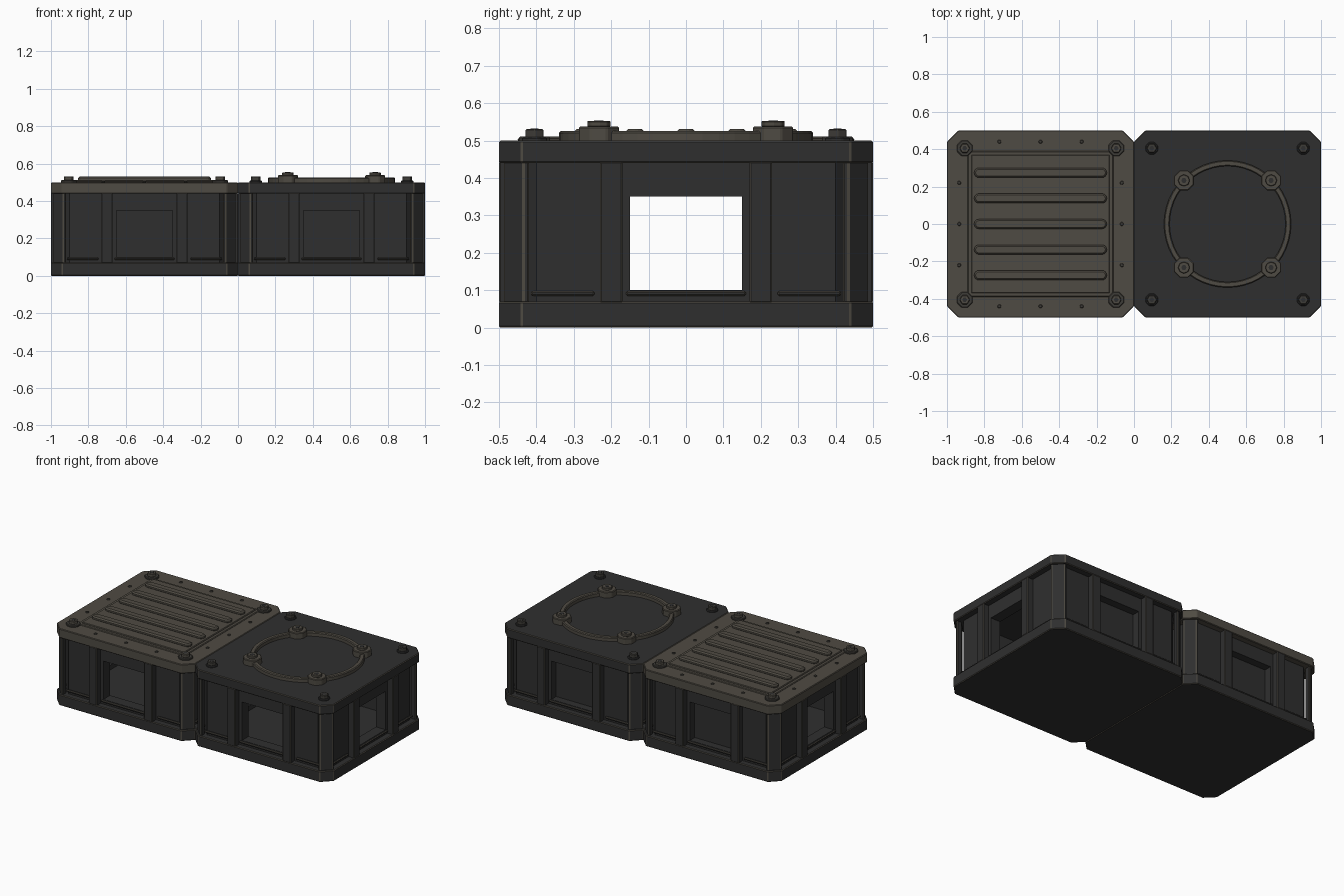
import bpy, bmesh, math
from mathutils import Matrix, Vector

if "Cube" in bpy.data.objects:
    bpy.data.objects.remove(bpy.data.objects["Cube"])


def material(name, rgb):
    m = bpy.data.materials.new(name)
    m.diffuse_color = (*rgb, 1)
    m.use_nodes = True
    m.node_tree.nodes["Principled BSDF"].inputs["Base Color"].default_value = m.diffuse_color
    return m


DARK = material("dark_steel", (0.028, 0.028, 0.028))
BROWN = material("worn_bronze", (0.078, 0.070, 0.056))
BOLT = material("dull_bolt", (0.048, 0.045, 0.039))


def prism(name, pts, z0, z1, mat, loc=(0, 0), rot=0, bevel=0, edge=None):
    """Extrude a plan outline from z0 to z1, with optional coloured edge bevel."""
    bm = bmesh.new()
    low = [bm.verts.new((x, y, z0)) for x, y in pts]
    high = [bm.verts.new((x, y, z1)) for x, y in pts]
    n = len(pts)
    bm.faces.new(low[::-1])
    bm.faces.new(high)
    for i in range(n):
        j = (i + 1) % n
        bm.faces.new((low[i], low[j], high[j], high[i]))
    bmesh.ops.recalc_face_normals(bm, faces=bm.faces)
    bm.transform(Matrix.Translation((*loc, 0)) @ Matrix.Rotation(rot, 4, 'Z'))
    me = bpy.data.meshes.new(name)
    bm.to_mesh(me)
    bm.free()
    ob = bpy.data.objects.new(name, me)
    bpy.context.collection.objects.link(ob)
    me.materials.append(mat)
    if bevel:
        mod = ob.modifiers.new("edge", 'BEVEL')
        mod.width, mod.segments = bevel, 1
        if edge:
            me.materials.append(edge)
            mod.material = 1
    return ob


def rect(x0, x1, y0, y1):
    return [(x0, y0), (x1, y0), (x1, y1), (x0, y1)]


def ngon(r, n, turn=0.0):
    return [(r * math.cos(math.tau * i / n + turn), r * math.sin(math.tau * i / n + turn))
            for i in range(n)]


def octagon(h, c):
    return [(h - c, -h), (h, c - h), (h, h - c), (h - c, h),
            (c - h, h), (-h, h - c), (-h, c - h), (c - h, -h)]


def slot(half_len, r, n=8):
    pts = []
    for side, a0 in ((1, -math.pi / 2), (-1, math.pi / 2)):
        for i in range(n + 1):
            a = a0 + math.pi * i / n
            pts.append((side * (half_len - r) + r * math.cos(a), r * math.sin(a)))
    return pts


def cut(ob, cutter):
    mod = ob.modifiers.new("cut", 'BOOLEAN')
    mod.operation, mod.solver, mod.object = 'DIFFERENCE', 'EXACT', cutter
    cutter.hide_render = True
    cutter.hide_viewport = True


def bolt(name, x, y, washer, head, z_mid, z_top, wmat, hmat, sides=6):
    prism(name + "_washer", ngon(washer, 8, math.pi / 8), 0.495, z_mid, wmat, (x, y), 0, 0.004)
    prism(name + "_head", ngon(head, sides), z_mid - 0.002, z_top, hmat, (x, y), 0, 0.003)
    prism(name + "_socket", ngon(head * 0.45, 6), z_top - 0.002, z_top + 0.001, DARK, (x, y))


def crate(side, cx, lid_mat):
    # lower and upper bands
    prism(side + "_base", octagon(0.5, 0.06), 0, 0.07, DARK, (cx, 0), 0, 0.004, BROWN)
    prism(side + "_lid", octagon(0.5, 0.06), 0.44, 0.5, lid_mat, (cx, 0), 0, 0.004, BROWN)
    # hollow recessed wall with window openings
    wall = prism(side + "_wall", octagon(0.46, 0.06), 0.065, 0.445, DARK, (cx, 0))
    cut(wall, prism(side + "_cavity_cutter", rect(-0.39, 0.39, -0.39, 0.39),
                    0.05, 0.46, DARK, (cx, 0)))
    cut(wall, prism(side + "_through_cutter", rect(-0.6, 0.6, -0.15, 0.15),
                    0.1, 0.35, DARK, (cx, 0)))
    cut(wall, prism(side + "_front_cutter", rect(-0.15, 0.15, -0.6, -0.3),
                    0.1, 0.35, DARK, (cx, 0)))
    cut(wall, prism(side + "_back_cutter", rect(-0.15, 0.15, 0.41, 0.6),
                    0.1, 0.35, DARK, (cx, 0)))
    post = [(0.44, 0.44), (0.42, 0.455), (0.42, 0.487), (0.435, 0.487),
            (0.487, 0.435), (0.487, 0.42), (0.455, 0.42)]
    for k in range(4):
        a = k * math.pi / 2
        # corner posts and pilasters
        prism(side + "_corner_post", post, 0.06, 0.445, DARK, (cx, 0), a, 0.004, BROWN)
        for u in (-0.2, 0.2):
            prism(side + "_pilaster", rect(u - 0.03, u + 0.03, -0.5, -0.45),
                  0.066, 0.444, DARK, (cx, 0), a, 0.004, BROWN)
        # sill strips at the foot of each recessed panel
        for u, w in ((-0.33, 0.085), (0, 0.16), (0.33, 0.085)):
            prism(side + "_sill", rect(u - w, u + w, -0.472, -0.455),
                  0.085, 0.098, DARK, (cx, 0), a, 0.004, BROWN)


crate("left", -0.5, BROWN)
crate("right", 0.5, DARK)

# left lid: raised frame, panel and ribs
prism("vent_frame", rect(-0.39, 0.39, -0.39, 0.39), 0.495, 0.505, BROWN, (-0.5, 0), 0, 0.004)
prism("vent_panel", rect(-0.37, 0.37, -0.37, 0.37), 0.5, 0.511, BROWN, (-0.5, 0), 0, 0.004)
for i in range(-2, 3):
    prism("vent_rib", slot(0.355, 0.026), 0.505, 0.531, BROWN, (-0.5, i * 0.137), 0, 0.008)

# small rivets around the left lid
for s in (-1, 1):
    for t in (-0.22, 0, 0.22):
        for x, y in ((-0.5 + t, s * 0.44), (-0.5 + s * 0.435, t)):
            prism("rivet", ngon(0.011, 8), 0.498, 0.506, BOLT, (x, y), 0, 0.003)

# corner bolts on both lids
for sx in (-1, 1):
    for sy in (-1, 1):
        bolt("left_bolt", -0.5 + sx * 0.405, sy * 0.405, 0.045, 0.028, 0.511, 0.531, BOLT, BROWN)
        bolt("right_bolt", 0.5 + sx * 0.405, sy * 0.405, 0.036, 0.028, 0.509, 0.531, DARK, BOLT)
        # clamp bolts on the ring
        bolt("ring_bolt", 0.5 + sx * 0.233, sy * 0.233, 0.058, 0.032, 0.538, 0.553,
             BROWN, BROWN, 8)

# round hatch ring on the right lid
bm = bmesh.new()
N = 48
profile = [(0.31, 0.495), (0.31, 0.52), (0.315, 0.525), (0.335, 0.525), (0.34, 0.52), (0.34, 0.495)]
rings = [[bm.verts.new((0.5 + r * math.cos(math.tau * i / N), r * math.sin(math.tau * i / N), z))
          for r, z in profile] for i in range(N)]
for i in range(N):
    a, b = rings[i], rings[(i + 1) % N]
    for j in range(len(profile)):
        k = (j + 1) % len(profile)
        bm.faces.new((a[j], a[k], b[k], b[j]))
bmesh.ops.recalc_face_normals(bm, faces=bm.faces)
mesh = bpy.data.meshes.new("hatch_ring")
bm.to_mesh(mesh)
bm.free()
mesh.materials.append(BROWN)
bpy.context.collection.objects.link(bpy.data.objects.new("hatch_ring", mesh))
